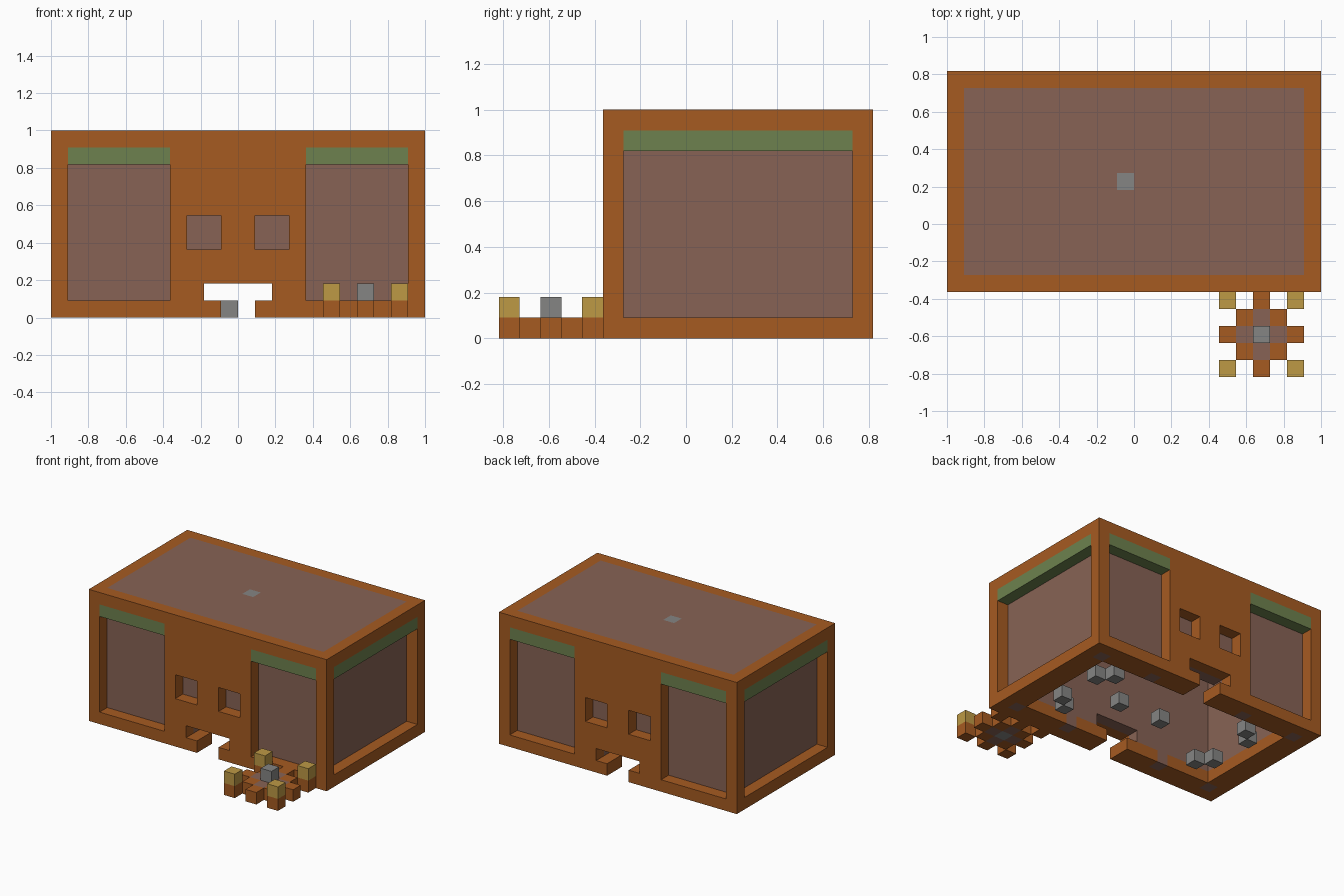
import bpy
import bmesh
from mathutils import Vector

if "Cube" in bpy.data.objects:
    bpy.data.objects.remove(bpy.data.objects["Cube"])

U = 1 / 11            # one block
HOUSE_Y = 2.5         # house centre, in blocks


def material(name, rgb):
    m = bpy.data.materials.new(name)
    m.use_nodes = True
    m.diffuse_color = (*rgb, 1)
    bsdf = m.node_tree.nodes["Principled BSDF"]
    bsdf.inputs["Base Color"].default_value = (*rgb, 1)
    bsdf.inputs["Roughness"].default_value = 0.9
    return m


WOOD = material("orange wood", (0.38, 0.104, 0.0155))
PANEL = material("dusty brown", (0.245, 0.124, 0.09))
GREEN = material("moss green", (0.155, 0.222, 0.077))
GREY = material("stone grey", (0.235, 0.235, 0.23))
YELLOW = material("straw yellow", (0.51, 0.32, 0.06))


def spans(a, b):
    """A span touching the middle becomes one wide span, others get a twin."""
    return [(-b, b)] if a == 0 else [(a, b), (-b, -a)]


def add_box(bm, xs, ys, zs):
    verts = bmesh.ops.create_cube(bm, size=1)["verts"]
    for v in verts:
        v.co = Vector([(s[0] + s[1]) / 2 + c * (s[1] - s[0])
                       for s, c in zip((xs, ys, zs), v.co)])


def part(name, mat, boxes, mirror=True, centre=(0, HOUSE_Y)):
    """Boxes are (x range, y range, z range) in blocks around the centre."""
    bm = bmesh.new()
    for xs, ys, zs in boxes:
        for mx in spans(*xs) if mirror else [xs]:
            for my in spans(*ys) if mirror else [ys]:
                add_box(bm, mx, my, zs)
    for v in bm.verts:
        v.co = (v.co + Vector((*centre, 0))) * U
    mesh = bpy.data.meshes.new(name)
    bm.to_mesh(mesh)
    bm.free()
    mesh.materials.append(mat)
    obj = bpy.data.objects.new(name, mesh)
    bpy.context.scene.collection.objects.link(obj)


OUTER, INNER = (5.5, 6.5), (4.5, 5.5)   # front and back wall layers
WALL = (1, 10)
BASE, LINTEL, ROOF = (0, 1), (9, 10), (10, 11)

# Timber frame
part("corner_posts", WOOD, [((10, 11), OUTER, WALL)])
part("door_walls", WOOD, [
    ((3, 4), OUTER, WALL),
    ((0, 3), OUTER, (6, 10)),
    ((0, 1), OUTER, (4, 6)),
    ((0, 3), OUTER, (2, 4)),
    ((2, 3), OUTER, (1, 2)),
])
part("base_frame", WOOD, [
    ((1, 11), OUTER, BASE),
    ((10, 11), (0, 5.5), BASE),
    ((1, 4), INNER, BASE),
    ((5, 9), INNER, BASE),
    ((9, 10), (0, 4.5), BASE),
])
part("base_pads", PANEL, [((4, 5), INNER, BASE), ((9, 10), INNER, BASE)])
part("roof_frame", WOOD, [((0, 11), OUTER, ROOF), ((10, 11), (0, 5.5), ROOF)])

# Recessed wall panels and the lining behind the windows
part("wall_panels", PANEL, [
    ((4, 10), INNER, (1, 9)),
    ((9, 10), (0, 4.5), (1, 9)),
])
part("window_lining", PANEL, [((0, 4), INNER, (2, 9)), ((2, 4), INNER, (1, 2))])

# Green lintels and ceiling
part("lintels", GREEN, [((4, 10), OUTER, LINTEL), ((10, 11), (0, 5.5), LINTEL)])
part("ceiling", GREEN, [((0, 10), (0, 5.5), LINTEL)])

# Roof deck around its stone
part("roof_deck", PANEL, [((0, 10), (0.5, 5.5), ROOF), ((1, 10), (0, 0.5), ROOF)])
part("roof_deck_filler", PANEL, [((0, 1), (-0.5, 0.5), ROOF)], mirror=False)
part("roof_stone", GREY, [((-1, 0), (-0.5, 0.5), ROOF)], mirror=False)

# Stones on the ground inside
part("floor_stones", GREY, [
    ((7, 8), (1.5, 2.5), BASE),
    ((6, 7), (2.5, 3.5), BASE),
])
part("middle_stones", GREY, [
    ((-1, 0), (-0.5, 0.5), BASE),
    ((3, 4), (-0.5, 0.5), BASE),
], mirror=False)

# Star-shaped patio beside the front wall
PATIO = (7.5, -9 + 0.5 + 2 - 0.0)
EDGE, RING, MID = (1.5, 2.5), (0.5, 1.5), (0, 0.5)
part("patio_tiles", WOOD, [
    (EDGE, EDGE, BASE), (RING, RING, BASE),
    (EDGE, MID, BASE), (MID, EDGE, BASE),
], centre=PATIO)
part("patio_cross", PANEL, [(RING, MID, BASE), (MID, RING, BASE)], centre=PATIO)
part("patio_posts", YELLOW, [(EDGE, EDGE, (1, 2))], centre=PATIO)
part("patio_stone", GREY, [(MID, MID, (0, 2))], centre=PATIO)
